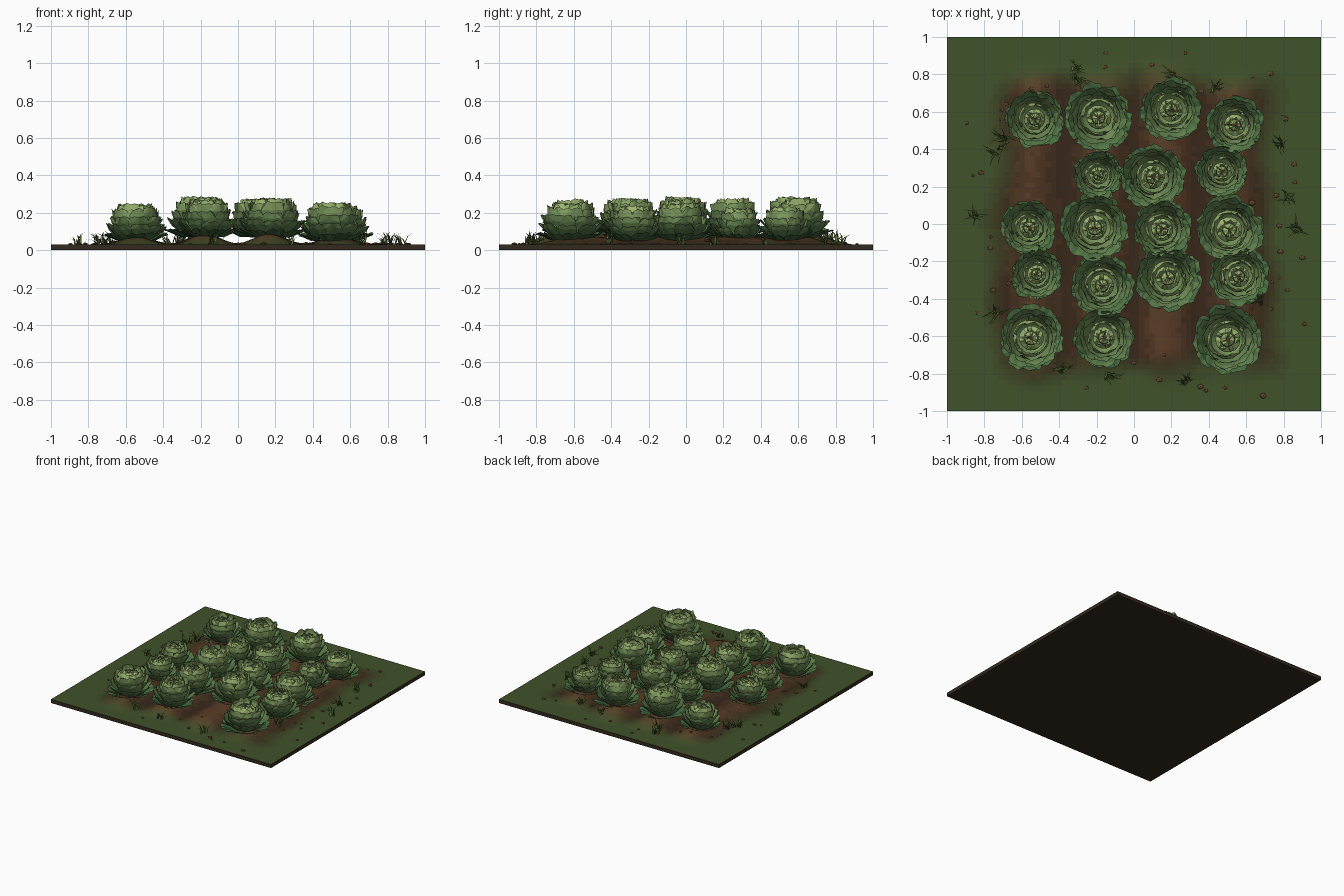
import bpy, bmesh, random
from math import sin, cos, pi, radians, hypot
from mathutils import Vector

if "Cube" in bpy.data.objects:
    bpy.data.objects.remove(bpy.data.objects["Cube"])

random.seed(7)
U = random.uniform


def mat(name, rgb):
    m = bpy.data.materials.new(name)
    lin = [((c / 255 + 0.055) / 1.055) ** 2.4 for c in rgb]
    m.diffuse_color = (*lin, 1)
    m.use_nodes = True
    m.node_tree.nodes["Principled BSDF"].inputs["Base Color"].default_value = m.diffuse_color
    return m


def mix(a, b, t):
    return tuple(p + (q - p) * t for p, q in zip(a, b))


def smooth(a, b, x):
    t = min(1, max(0, (x - a) / (b - a)))
    return t * t * (3 - 2 * t)


def finish(bm, name, mats):
    me = bpy.data.meshes.new(name)
    bm.to_mesh(me)
    bm.free()
    for m in mats:
        me.materials.append(m)
    ob = bpy.data.objects.new(name, me)
    bpy.context.collection.objects.link(ob)
    return ob


# Ground shape: four planting ridges fading into a flat grass border
RIDGES = [(-0.54, 0.035), (-0.18, 0.05), (0.17, 0.05), (0.53, 0.035)]


def bed_mask(x, y):
    wob = 0.025 * sin(9 * x + 4 * y) + 0.02 * sin(13 * y - 5 * x)
    return (1 - smooth(0.62, 0.82, abs(x) + wob)) * (1 - smooth(0.66, 0.86, abs(y) + wob))


def ridge(x):
    return max(h * (0.5 + 0.5 * cos(pi * min(1, abs(x - c) / 0.18))) for c, h in RIDGES)


def ground_z(x, y):
    return 0.03 + bed_mask(x, y) * (0.004 + ridge(x) + 0.003 * sin(17 * y + 8 * x))


# Ground slab with blended grass and soil colours
GREEN, FURROW, RIDGE = (64, 82, 42), (56, 39, 25), (90, 60, 38)
NB, NR = 8, 4
soil = [mat(f"ground_{i}_{j}", mix(GREEN, mix(FURROW, RIDGE, j / (NR - 1)), i / (NB - 1)))
        for i in range(NB) for j in range(NR)]
soil.append(mat("slab_earth", (50, 41, 30)))
bm = bmesh.new()
bmesh.ops.create_grid(bm, x_segments=72, y_segments=72, size=1)
for v in bm.verts:
    v.co.z = ground_z(v.co.x, v.co.y)
for f in bm.faces:
    x, y, _ = f.calc_center_median()
    i = round(bed_mask(x, y) * (NB - 1))
    j = round(min(1, ridge(x) / 0.04 + U(-0.1, 0.1)) * (NR - 1))
    f.material_index = i * NR + min(NR - 1, max(0, j))
    f.smooth = True
rim = [e for e in bm.edges if e.is_boundary]
ext = bmesh.ops.extrude_edge_only(bm, edges=rim)["geom"]
for g in ext:
    if isinstance(g, bmesh.types.BMVert):
        g.co.z = 0
    elif isinstance(g, bmesh.types.BMFace):
        g.material_index = len(soil) - 1
        g.smooth = False
cap = bm.faces.new([bm.verts.new(p) for p in ((-1, -1, 0), (-1, 1, 0), (1, 1, 0), (1, -1, 0))])
cap.material_index = len(soil) - 1
bmesh.ops.remove_doubles(bm, verts=bm.verts, dist=1e-5)
bmesh.ops.recalc_face_normals(bm, faces=bm.faces)
finish(bm, "ground_slab", soil)

# Leaf layers: count, half width in degrees, (radius, height) profile, shade 0-1
LAYERS = [
    (10, 19, [(0.15, 0.02), (0.52, 0.03), (0.85, 0.16), (1.00, 0.20)], 0.15),
    (9, 22, [(0.15, 0.04), (0.52, 0.10), (0.80, 0.32), (0.93, 0.45)], 0.32),
    (8, 26, [(0.15, 0.08), (0.50, 0.22), (0.70, 0.50), (0.78, 0.66)], 0.5),
    (7, 32, [(0.15, 0.15), (0.48, 0.32), (0.64, 0.68), (0.67, 0.88)], 0.68),
    (6, 36, [(0.12, 0.20), (0.44, 0.45), (0.54, 0.82), (0.50, 0.99)], 0.82),
    (5, 40, [(0.10, 0.30), (0.34, 0.52), (0.36, 0.82), (0.26, 0.96)], 0.92),
    (3, 55, [(0.05, 0.40), (0.22, 0.60), (0.19, 0.82), (0.06, 0.90)], 1.0),
]
NS = 10
leaf_mats = [mat(f"leaf_{i}", mix((52, 90, 52), (156, 182, 112), i / (NS - 1))) for i in range(NS)]


def leaf(bm, o, R, H, ang, half, prof, shade):
    # Each leaf is a cupped strip, four rows by five columns, with a ragged tip
    lean, lift = U(0.94, 1.05), U(-0.04, 0.03)
    grid = []
    for k, (r, z) in enumerate(prof):
        row = []
        for c in (-1, -0.5, 0, 0.5, 1):
            a = ang + radians(half) * c * (0.75, 1.0, 1.0, 0.78)[k]
            rag = U(-0.05, 0.04) if k == 3 else 0
            rr = R * (r * lean + rag - (0.04 * (k == 3) * abs(c)))
            zz = H * (z + lift * k / 3 + rag * 0.4 + 0.035 * (abs(c) == 0.5) * (k > 1))
            row.append(bm.verts.new(o + Vector((rr * cos(a), rr * sin(a), zz))))
        grid.append(row)
    tone = shade + U(-0.08, 0.08)
    for k in range(3):
        for c in range(4):
            a, b, d, e = grid[k][c], grid[k][c + 1], grid[k + 1][c + 1], grid[k + 1][c]
            tris = ((a, b, d), (a, d, e)) if c < 2 else ((a, b, e), (b, d, e))
            for t in tris:
                f = bm.faces.new(t)
                s = tone + (-0.25, -0.05, 0.08)[k]
                f.material_index = min(NS - 1, max(0, round(s * (NS - 1))))


# Cabbages: x, y, radius
PLANTS = [
    (-0.53, 0.56, 0.16), (-0.19, 0.57, 0.185), (0.20, 0.61, 0.17), (0.54, 0.53, 0.155),
    (-0.19, 0.26, 0.135), (0.10, 0.25, 0.175), (0.47, 0.28, 0.145),
    (-0.56, -0.02, 0.15), (-0.21, -0.02, 0.185), (0.15, -0.03, 0.165), (0.51, -0.03, 0.185),
    (-0.52, -0.27, 0.14), (-0.17, -0.33, 0.17), (0.18, -0.29, 0.18), (0.56, -0.28, 0.165),
    (-0.55, -0.61, 0.18), (-0.16, -0.61, 0.165), (0.50, -0.62, 0.19),
]
for n, (x, y, R) in enumerate(PLANTS):
    outer = abs(x) > 0.4
    base = 0.045 if outer else 0.065
    H = R * 0.6 + (0.09 if outer else 0.104)
    o = Vector((x, y, base))
    bm = bmesh.new()
    for count, half, prof, shade in LAYERS:
        start = U(0, 2 * pi)
        for i in range(count):
            leaf(bm, o, R, H, start + 2 * pi * i / count + U(-0.08, 0.08), half, prof, shade)
    finish(bm, f"cabbage_{n + 1}", leaf_mats)

# Grass tufts around the bed
TUFTS = [(-0.31, 0.83), (-0.29, 0.77), (0.43, 0.73), (0.78, 0.42), (0.83, 0.15), (0.88, -0.03),
         (-0.85, 0.05), (-0.69, 0.46), (-0.74, 0.39), (-0.74, -0.47), (-0.14, -0.81),
         (0.28, -0.84), (-0.37, -0.78), (0.66, -0.42), (0.22, 0.79)]
bm = bmesh.new()
for x, y in TUFTS:
    for _ in range(9):
        a, ln, h, w = U(0, 2 * pi), U(0.03, 0.085), U(0.035, 0.075), 0.006
        d, s = Vector((cos(a), sin(a), 0)), Vector((-sin(a), cos(a), 0)) * w
        p = Vector((x + U(-.02, .02), y + U(-.02, .02), 0))
        p.z = ground_z(p.x, p.y) - 0.003
        m = p + d * ln * 0.4 + Vector((0, 0, h * 0.7))
        q = [bm.verts.new(v) for v in (p - s, p + s, m + s * 0.7, m - s * 0.7,
                                       p + d * ln + Vector((0, 0, h)))]
        i = random.randrange(2)
        bm.faces.new(q[:4]).material_index = i
        bm.faces.new((q[3], q[2], q[4])).material_index = i
finish(bm, "grass_tufts", [mat("grass_dark", (62, 88, 40)), mat("grass_light", (98, 122, 58))])

# Small clods of earth scattered round the bed
bm = bmesh.new()
placed = 0
while placed < 45:
    x, y = U(-0.92, 0.92), U(-0.92, 0.92)
    if max(abs(x), abs(y)) < 0.62 or any(hypot(x - a, y - b) < r for a, b, r in PLANTS):
        continue
    vs = bmesh.ops.create_icosphere(bm, subdivisions=1, radius=U(0.007, 0.017))["verts"]
    for v in vs:
        v.co = Vector((v.co.x * 1.2, v.co.y, v.co.z * 0.6)) + Vector((x, y, ground_z(x, y) + 0.002))
    placed += 1
finish(bm, "soil_clods", [mat("clod", (98, 70, 46))])
